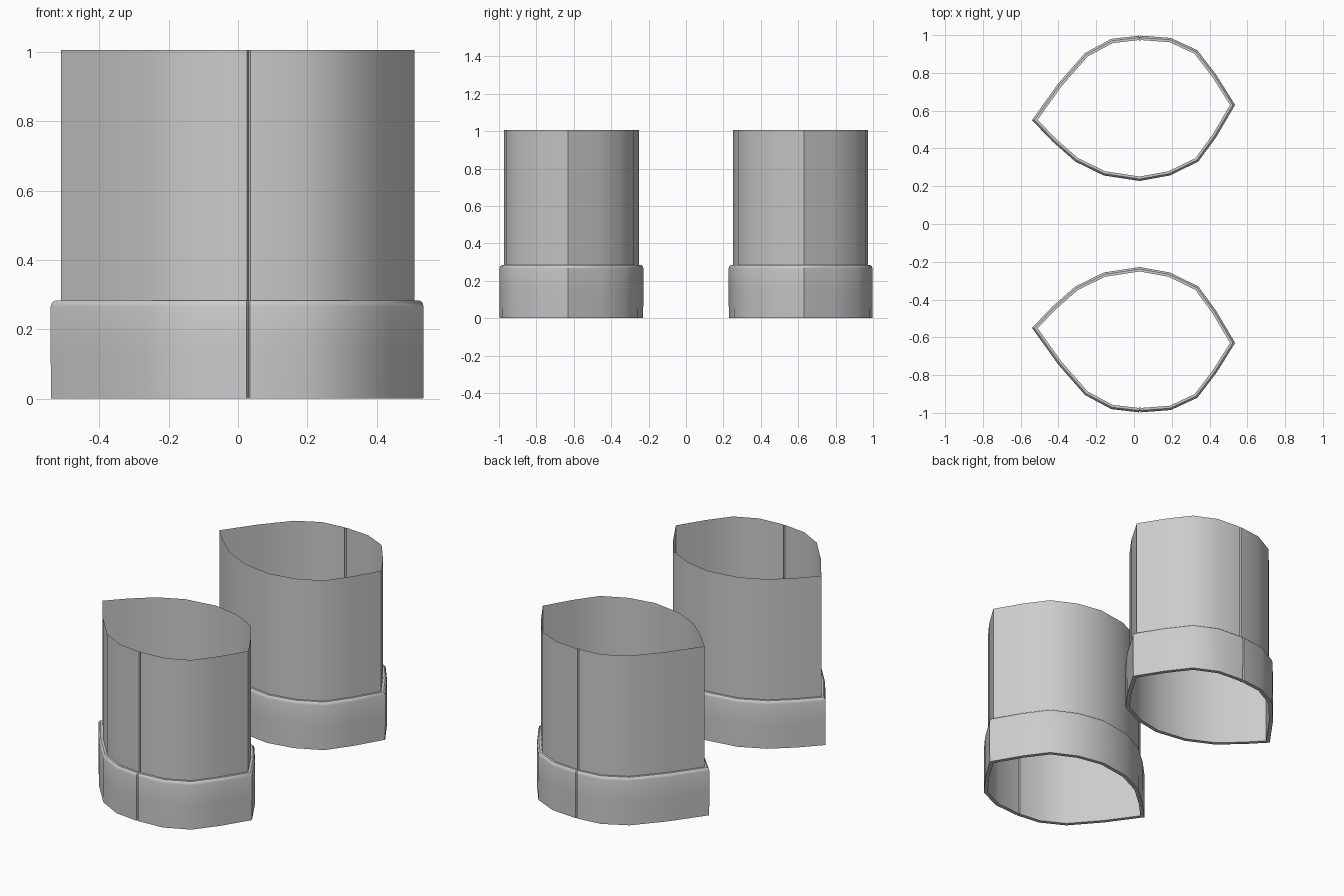
import bpy, bmesh, math
from mathutils import Vector

if "Cube" in bpy.data.objects:
    bpy.data.objects.remove(bpy.data.objects["Cube"])

# Cuff outline seen from above (clockwise); index 4 carries the sewn seam
OUTLINE = [Vector(p) for p in [
    (-0.54, 0.55), (-0.40, 0.745), (-0.26, 0.905), (-0.12, 0.98), (0.03, 0.997),
    (0.195, 0.985), (0.335, 0.92), (0.435, 0.79), (0.535, 0.63), (0.435, 0.46),
    (0.34, 0.33), (0.19, 0.257), (0.03, 0.228), (-0.16, 0.257), (-0.31, 0.33),
    (-0.43, 0.435)]]
SEAM = 4


def inset(d):
    """Mitred inward offset of the outline, with a narrow seam groove."""
    pts, n = [], len(OUTLINE)
    for i, p in enumerate(OUTLINE):
        a = (p - OUTLINE[i - 1]).normalized()
        b = (OUTLINE[(i + 1) % n] - p).normalized()
        na, nb = Vector((a.y, -a.x)), Vector((b.y, -b.x))
        m = (na + nb).normalized()
        q = p + m * d / m.dot(na)
        if i == SEAM:
            pts += [q + Vector((-0.005, 0)), q + Vector((0, -0.008)), q + Vector((0.005, 0))]
        else:
            pts.append(q)
    return pts


def loft(name, sections):
    """Skin a list of (inset, z) rings, mirrored to make the pair."""
    bm = bmesh.new()
    rings = [[bm.verts.new((p.x, p.y, z)) for p in inset(d)] for d, z in sections]
    for lo, hi in zip(rings, rings[1:]):
        n = len(lo)
        for i in range(n):
            j = (i + 1) % n
            bm.faces.new((lo[j], lo[i], hi[i], hi[j]))
    bmesh.ops.recalc_face_normals(bm, faces=bm.faces)
    me = bpy.data.meshes.new(name)
    bm.to_mesh(me)
    bm.free()
    ob = bpy.data.objects.new(name, me)
    bpy.context.collection.objects.link(ob)
    mod = ob.modifiers.new("pair", 'MIRROR')
    mod.use_axis = (False, True, False)
    mod.use_mirror_merge = False
    bpy.ops.object.select_all(action='DESELECT')
    ob.select_set(True)
    bpy.context.view_layer.objects.active = ob
    bpy.ops.object.shade_smooth_by_angle(angle=math.radians(40))
    return ob


# Thin open fabric tube running the full height
loft("sleeve_tube", [(0.023, 0.0), (0.023, 1.005)])

# Thicker band at the bottom with a rounded upper lip and flat lower rim
loft("cuff_band", [(0.023, 0.0), (0.001, 0.0), (0.0, 0.14), (0.0, 0.265),
                   (0.003, 0.277), (0.010, 0.283), (0.023, 0.283)])
